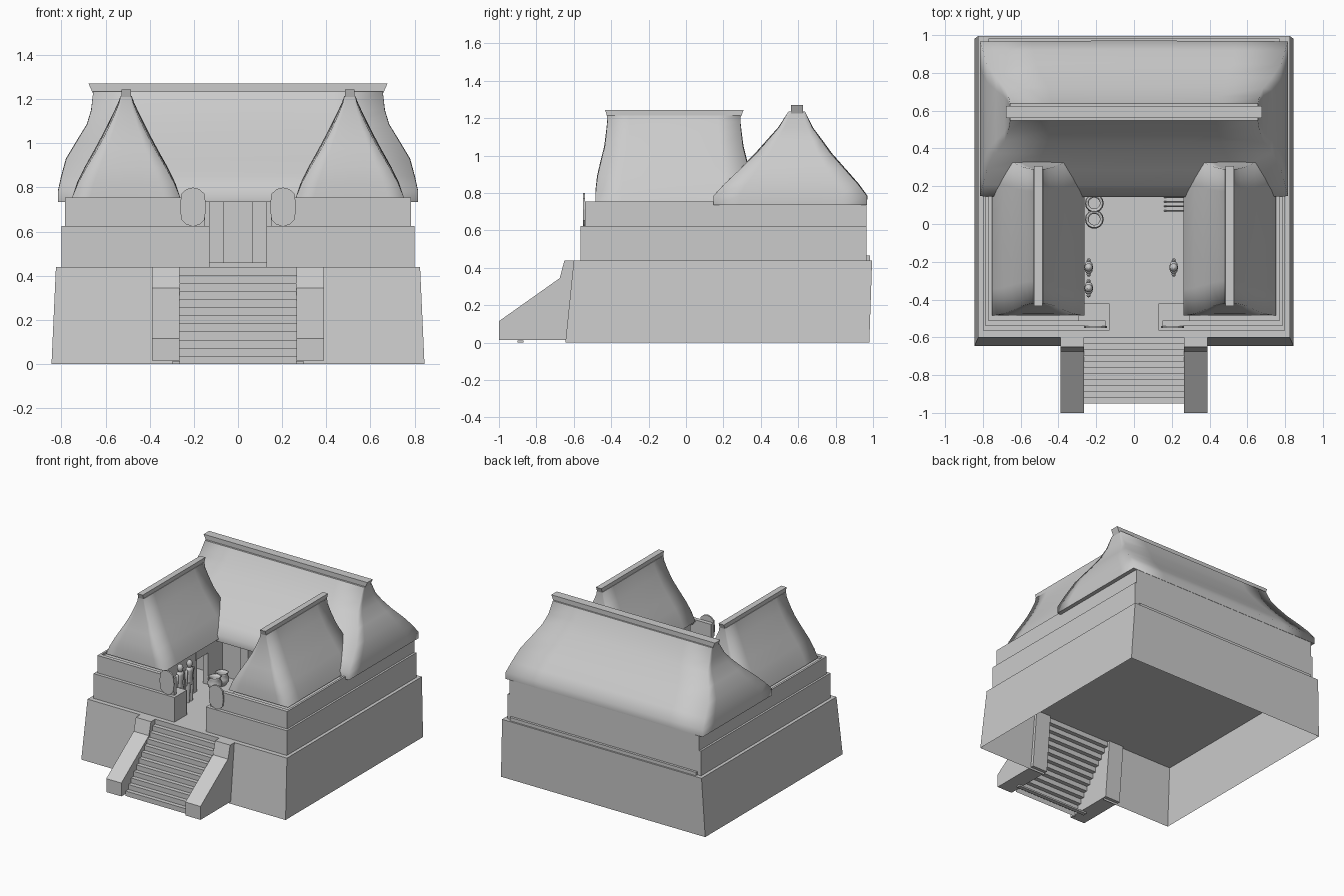
import bpy, bmesh, math
from mathutils import Matrix

if "Cube" in bpy.data.objects:
    bpy.data.objects.remove(bpy.data.objects["Cube"])

def finish(name, bm, recalc=True):
    if recalc:
        bmesh.ops.recalc_face_normals(bm, faces=bm.faces)
    me = bpy.data.meshes.new(name)
    bm.to_mesh(me)
    bm.free()
    ob = bpy.data.objects.new(name, me)
    bpy.context.collection.objects.link(ob)
    return ob

def box(name, x0, x1, y0, y1, z0, z1):
    bm = bmesh.new()
    bmesh.ops.create_cube(bm, size=1)
    for v in bm.verts:
        v.co = ((x0, x1)[v.co.x > 0], (y0, y1)[v.co.y > 0], (z0, z1)[v.co.z > 0])
    return finish(name, bm)

def sbox(name, s, x0, x1, *rest):
    """Box given on the +x side, placed on side s."""
    a, b = sorted((s * x0, s * x1))
    return box(name, a, b, *rest)

def extrude_x(name, prof, x0, x1, closed=True):
    """Extrude a (y, z) profile along x; open profiles give a sheet."""
    bm = bmesh.new()
    a = [bm.verts.new((x0, y, z)) for y, z in prof]
    b = [bm.verts.new((x1, y, z)) for y, z in prof]
    n = len(prof)
    for i in range(n if closed else n - 1):
        j = (i + 1) % n
        bm.faces.new((a[i], a[j], b[j], b[i]))
    if closed:
        bm.faces.new(a)
        bm.faces.new(b)
    return finish(name, bm)

def lathe(name, prof, loc, n=12, sx=1, sy=1):
    """Spin an (r, z) profile around z."""
    bm = bmesh.new()
    rings = [[bm.verts.new((loc[0] + r * sx * math.cos(2 * math.pi * i / n),
                            loc[1] + r * sy * math.sin(2 * math.pi * i / n),
                            loc[2] + z)) for i in range(n)] for r, z in prof]
    for a, b in zip(rings, rings[1:]):
        for i in range(n):
            bm.faces.new((a[i], a[(i + 1) % n], b[(i + 1) % n], b[i])).smooth = True
    bm.faces.new(rings[0])
    bm.faces.new(rings[-1])
    return finish(name, bm)

def roof(name, cx, cy, levels, bulge):
    """Smooth thatch: rectangular rings (half_x, half_y, z) with bowed sides."""
    bm = bmesh.new()
    n, rings = 6, []
    for k, (hx, hy, z) in enumerate(levels):
        g = bulge * math.sin(math.pi * k / (len(levels) - 1))
        ring = []
        for side in range(4):
            for i in range(n):
                t = -1 + 2 * i / n
                o = g * (1 - t * t)
                x, y = ((t * hx, -hy - o * .3), (hx + o, t * hy),
                        (-t * hx, hy + o * .3), (-hx - o, -t * hy))[side] if hy > hx else \
                       ((t * hx, -hy - o), (hx + o * .3, t * hy),
                        (-t * hx, hy + o), (-hx - o * .3, -t * hy))[side]
                ring.append(bm.verts.new((cx + x, cy + y, z)))
        rings.append(ring)
    m = 4 * n
    for a, b in zip(rings, rings[1:]):
        for i in range(m):
            bm.faces.new((a[i], a[(i + 1) % m], b[(i + 1) % m], b[i])).smooth = True
    for cap in (bm.faces.new(rings[0]), bm.faces.new(rings[-1])):
        for e in cap.edges:
            e.smooth = False
    return finish(name, bm)

# Platform: open below, gap in the front for the stairs
F = 0.44
bm = bmesh.new()
lo = [bm.verts.new(p) for p in ((-.845, -.645, 0), (-.265, -.645, 0), (.265, -.645, 0),
                                (.845, -.645, 0), (.845, .98, 0), (-.845, .98, 0))]
hi = [bm.verts.new(p) for p in ((-.825, -.60, F), (-.265, -.60, F), (.265, -.60, F),
                                (.825, -.60, F), (.825, .995, F), (-.825, .995, F))]
for i in (0, 2, 3, 4, 5):
    j = (i + 1) % 6
    bm.faces.new((lo[i], lo[j], hi[j], hi[i]))
bm.faces.new(hi)
finish("platform", bm)

# Stairs as a folded sheet, with sloping side walls
N = 12
steps = [(-.95, 0)]
for i in range(N):
    y, z = -.95 + .35 * i / (N - 1), F * (i + 1) / N
    steps.append((y, z))
    if i < N - 1:
        steps.append((y + .35 / (N - 1), z))
extrude_x("stairs", steps, -.265, .265, closed=False)
box("stair_foot", -.30, .30, -.90, -.87, 0, .012)
for s in (-1, 1):
    extrude_x("stair_side", [(-1, .015), (-1, .115), (-.675, .345), (-.65, F), (-.58, F), (-.62, .015)],
              s * .265, s * .39)

# Enclosure walls, side houses and shields, mirrored
for s in (-1, 1):
    sbox("lower_side_wall", s, .74, .80, -.565, .965, F, .625)
    sbox("lower_front_wall", s, .13, .80, -.565, -.42, F, .625)
    sbox("upper_side_wall", s, .77, .785, -.54, .965, .625, .755)
    sbox("upper_front_wall", s, .15, .785, -.54, -.51, .625, .755)
    sbox("house_ceiling", s, .29, .77, -.51, .25, .725, .74)
    sbox("house_end_wall", s, .29, .77, -.47, -.42, .625, .725)
    # inner wall with a doorway
    sbox("house_wall_front", s, .29, .33, -.42, -.07, F, .755)
    sbox("house_wall_rear", s, .29, .33, .06, .25, F, .755)
    sbox("house_lintel", s, .285, .335, -.09, .08, .68, .755)
    # elongated shield on the front wall
    bm = bmesh.new()
    bmesh.ops.create_cone(bm, cap_ends=True, segments=12, radius1=1, radius2=1, depth=1)
    bmesh.ops.rotate(bm, matrix=Matrix.Rotation(math.pi / 2, 3, 'X'), verts=bm.verts)
    for v in bm.verts:
        up = 1 if v.co.z > .01 else -1 if v.co.z < -.01 else 0
        v.co = (s * .204 + v.co.x * .06, -.545 + v.co.y * .012, .712 + v.co.z * .058 + up * .03)
    finish("shield", bm)
    # side roof and ridge
    roof("side_roof", s * .507, -.065,
         [(.245, .42, .755), (.218, .417, .82), (.18, .408, .89), (.13, .388, .975),
          (.09, .369, 1.05), (.055, .36, 1.125), (.033, .355, 1.18), (.025, .357, 1.215)], .012)
    extrude = [(-.422, 1.21), (-.433, 1.245), (.308, 1.245), (.295, 1.21)]
    extrude_x("side_ridge", extrude, s * .507 - .022, s * .507 + .022)
    # rear house front wall beside the door
    sbox("rear_house_wall", s, .13, .76, .23, .27, F, .76)
    sbox("door_post", s, .065, .13, .21, .28, F, .76)

# Rear house
box("rear_lower_wall", -.80, .80, .92, .965, F, .625)
box("rear_upper_wall", -.785, .785, .93, .965, .625, .755)
box("rear_moulding", -.77, .77, .95, .983, F, .465)
box("door_sill", -.13, .13, .20, .29, F, .46)
box("door_back", -.065, .065, .275, .285, .46, .76)
roof("rear_roof", 0, .557,
     [(.815, .41, .735), (.815, .41, .785), (.80, .355, .85), (.778, .277, .93),
      (.73, .20, 1.01), (.684, .14, 1.086), (.665, .09, 1.15), (.656, .045, 1.235)], .008)
bpy.data.objects["rear_roof"].data.transform(Matrix.Identity(4))
for v in bpy.data.objects["rear_roof"].data.vertices:
    v.co.y += .035 * max(0, (v.co.z - .785) / .45)      # lean to the ridge line
bm = bmesh.new()
bmesh.ops.create_cube(bm, size=1)
for v in bm.verts:
    top = v.co.z > 0
    v.co = ((.677 if top else .657) * (1 if v.co.x > 0 else -1), .593 + v.co.y * .064,
            1.27 if top else 1.225)
finish("rear_ridge", bm)

# Jars in the courtyard
for y in (.11, .025):
    lathe("jar", [(.025, 0), (.048, .03), (.05, .055), (.036, .08), (.046, .095),
                  (.038, .095), (.03, .08), (.03, .04)], (-.21, y, F), 14)

# Standing figures
for x, y, h in ((-.24, -.34, .32), (-.24, -.23, .31), (.21, -.23, .31)):
    for d in (-.018, .018):
        lathe("figure_leg", [(.012, 0), (.016, .25 * h), (.018, .48 * h)], (x, y + d, F), 8)
    lathe("figure_body", [(.03, .42 * h), (.024, .58 * h), (.036, .76 * h), (.03, .81 * h), (.01, .83 * h)],
          (x, y, F), 10, .65, 1)
    lathe("figure_head", [(.009, .81 * h), (.018, .86 * h), (.022, .92 * h), (.016, .98 * h), (.005, h)],
          (x, y, F), 10)
    for d in (-.038, .038):
        lathe("figure_arm", [(.006, .42 * h), (.009, .6 * h), (.011, .78 * h), (.004, .8 * h)], (x, y + d, F), 8)

# Poles leaning on the right house wall
for i in range(4):
    y = .07 + .024 * i
    bm = bmesh.new()
    bmesh.ops.create_cone(bm, cap_ends=True, segments=6, radius1=.005, radius2=.004, depth=.31,
                          matrix=Matrix.Translation((.222, y, F + .145)) @ Matrix.Rotation(.39, 4, 'Y'))
    finish("leaning_pole", bm)
